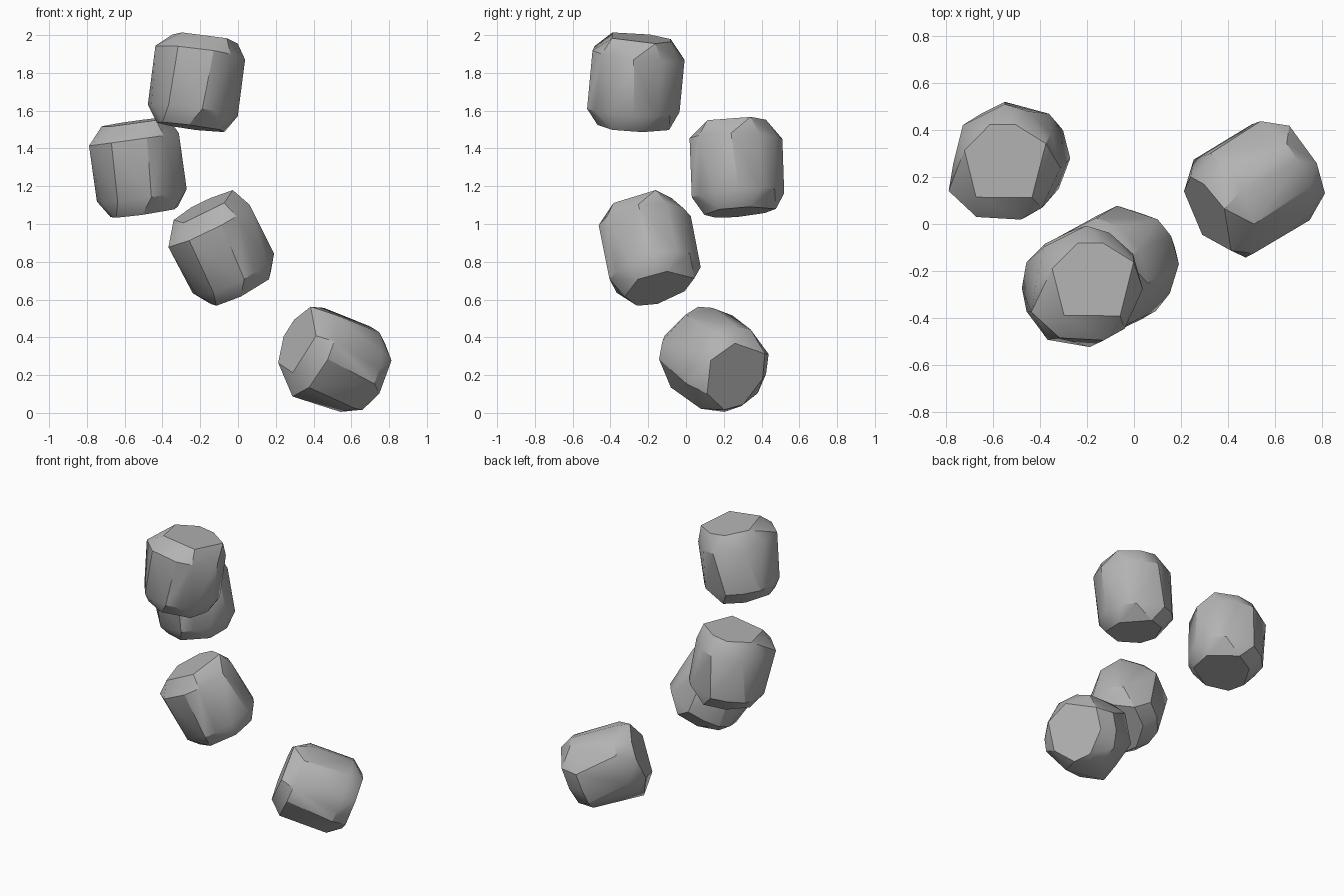
import bpy
import bmesh
import math
from mathutils import Vector

default_cube = bpy.data.objects.get("Cube")
if default_cube:
    bpy.data.objects.remove(default_cube, do_unlink=True)

# One stone grey for every chunk
grey = bpy.data.materials.new("stone_grey")
grey.use_nodes = True
grey.diffuse_color = (0.45, 0.45, 0.45, 1)
grey.node_tree.nodes["Principled BSDF"].inputs["Base Color"].default_value = grey.diffuse_color

# Irregular outlines of the chunk, from top cap to bottom cap
TOP_CAP = [(-.16, .06), (-.05, .17), (.06, .17), (.19, .09), (.13, -.14), (-.11, -.14)]
TOP_SHOULDER = [(.24, -.02), (.2, .13), (.1, .22), (0, .25), (-.18, .16), (-.22, 0),
                (-.24, -.12), (-.12, -.23), (.07, -.24), (.16, -.19)]
BOTTOM_SHOULDER = [(.24, 0), (.21, .12), (.15, .19), (-.04, .24), (-.14, .19), (-.22, .11),
                   (-.24, 0), (-.22, -.1), (-.13, -.22), (.05, -.25), (.12, -.21), (.19, -.13)]
BOTTOM_CAP = [(.18, .05), (.03, .19), (-.1, .13), (-.18, -.02), (-.15, -.13), (-.01, -.19), (.16, -.11)]

# Outline, height and slope of that height towards the back
RINGS = [(TOP_CAP, .24, -.03), (TOP_SHOULDER, .15, -.06),
         (BOTTOM_SHOULDER, -.15, 0), (BOTTOM_CAP, -.24, 0)]
CREASE_ANGLE = math.radians(30)


def make_chunk_mesh():
    """Wrap the outlines in a faceted hull, smooth except at strong creases."""
    bm = bmesh.new()
    for outline, height, slope in RINGS:
        for x, y in outline:
            bm.verts.new((x, y, height + slope * y))
    hull = bmesh.ops.convex_hull(bm, input=bm.verts[:])
    inner = {v for v in hull["geom_interior"] + hull["geom_unused"]
             if isinstance(v, bmesh.types.BMVert)}
    bmesh.ops.delete(bm, geom=list(inner), context="VERTS")
    bmesh.ops.recalc_face_normals(bm, faces=bm.faces[:])
    bmesh.ops.dissolve_limit(bm, angle_limit=math.radians(2),
                             verts=bm.verts[:], edges=bm.edges[:])
    for face in bm.faces:
        face.smooth = True
    for edge in bm.edges:
        edge.smooth = edge.calc_face_angle(0) < CREASE_ANGLE
    mesh = bpy.data.meshes.new("chunk")
    bm.to_mesh(mesh)
    bm.free()
    mesh.materials.append(grey)
    return mesh


# The same chunk tumbling down: name, centre, direction of its upper end
CHUNKS = [
    ("top_chunk", (-.22, -.265, 1.75), (.13, .06, 1)),
    ("upper_chunk", (-.53, .27, 1.3), (-.14, -.07, 1)),
    ("lower_chunk", (-.09, -.19, .87), (-.5, -.24, 1)),
    ("bottom_chunk", (.505, .155, .283), (-1, -.58, .43)),
]

chunk_mesh = make_chunk_mesh()
for name, centre, axis in CHUNKS:
    chunk = bpy.data.objects.new(name, chunk_mesh)
    chunk.location = centre
    chunk.rotation_mode = "QUATERNION"
    chunk.rotation_quaternion = Vector((0, 0, 1)).rotation_difference(Vector(axis))
    bpy.context.collection.objects.link(chunk)
